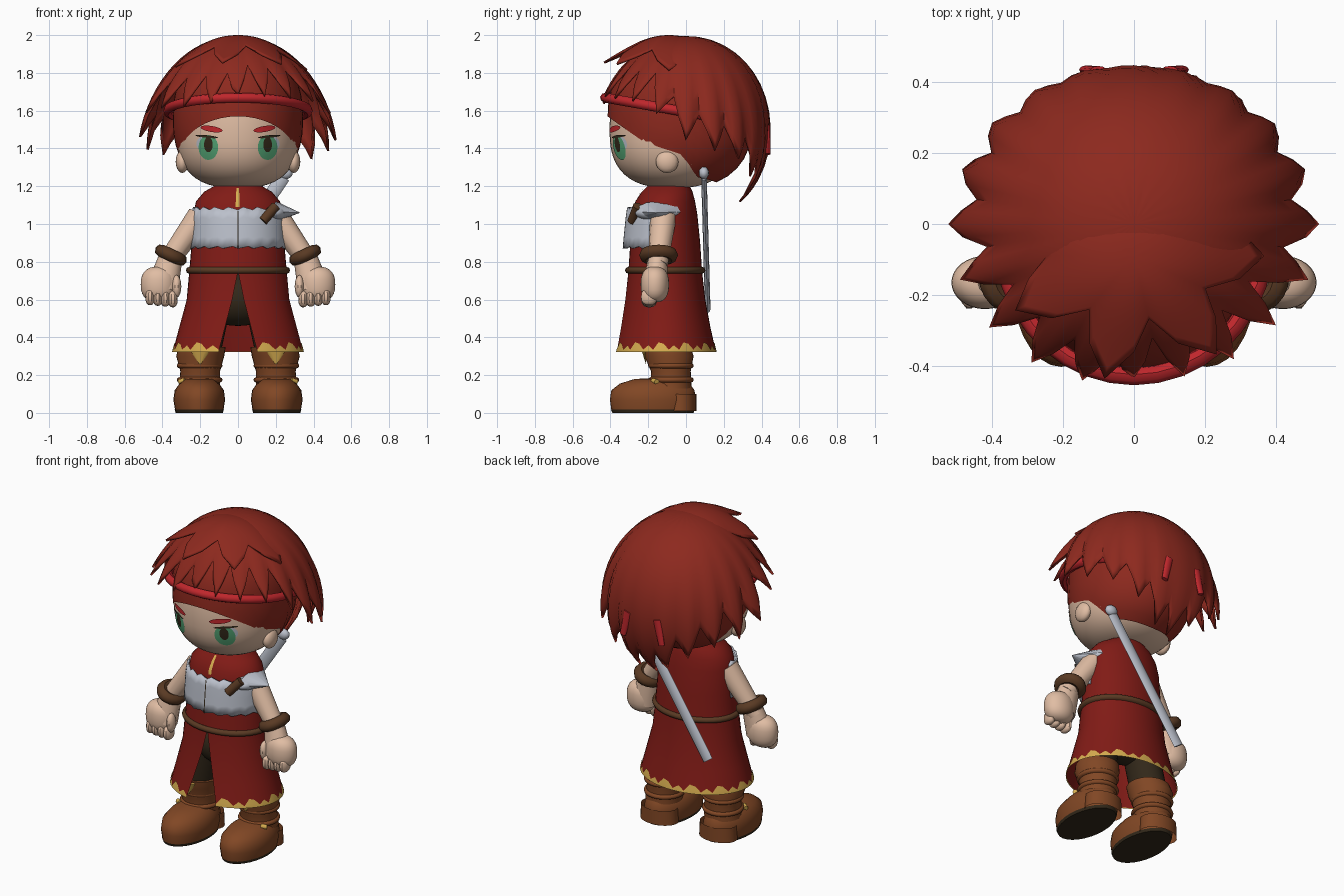
import bpy
import bmesh
import random
from math import sin, cos, acos, pi, radians, copysign
from mathutils import Vector, Matrix

random.seed(4)
default_cube = bpy.data.objects.get("Cube")
if default_cube:
    bpy.data.objects.remove(default_cube, do_unlink=True)


def material(name, red, green, blue):
    mat = bpy.data.materials.new(name)
    mat.use_nodes = True
    mat.diffuse_color = (red, green, blue, 1)
    shader = next(n for n in mat.node_tree.nodes if n.type == "BSDF_PRINCIPLED")
    shader.inputs["Base Color"].default_value = (red, green, blue, 1)
    shader.inputs["Roughness"].default_value = 0.8
    return mat


hair_red = material("hair red", 0.265, 0.022, 0.013)
coat_red = material("coat red", 0.22, 0.011, 0.008)
band_red = material("bright red", 0.52, 0.02, 0.025)
skin = material("skin", 0.75, 0.51, 0.37)
silver = material("silver", 0.5, 0.53, 0.6)
boot_brown = material("boot brown", 0.22, 0.063, 0.018)
strap_brown = material("strap brown", 0.1, 0.042, 0.017)
gold = material("gold", 0.68, 0.42, 0.08)
green = material("eye green", 0.09, 0.38, 0.18)
dark = material("dark brown", 0.032, 0.021, 0.01)


def interp(table, v):
    """Piecewise linear lookup; table rows are (key, values...)."""
    for low, high in zip(table, table[1:]):
        if v <= high[0]:
            t = max(0, (v - low[0]) / (high[0] - low[0]))
            return [a + (b - a) * t for a, b in zip(low[1:], high[1:])]
    return list(table[-1][1:])


def surface(name, mat, rows, mirror=False, solid=0):
    """Skin a grid of points, welding seams and poles."""
    bm = bmesh.new()
    grid = [[bm.verts.new(p) for p in row] for row in rows]
    for upper, lower in zip(grid, grid[1:]):
        for j in range(len(upper) - 1):
            bm.faces.new((upper[j], upper[j + 1], lower[j + 1], lower[j]))
    bmesh.ops.remove_doubles(bm, verts=bm.verts, dist=0.0002)
    bmesh.ops.recalc_face_normals(bm, faces=bm.faces)
    mesh = bpy.data.meshes.new(name)
    bm.to_mesh(mesh)
    bm.free()
    mesh.materials.append(mat)
    mesh.shade_smooth()
    mesh.set_sharp_from_angle(angle=radians(45))
    ob = bpy.data.objects.new(name, mesh)
    bpy.context.collection.objects.link(ob)
    if solid:
        ob.modifiers.new("thickness", "SOLIDIFY").thickness = solid
    if mirror:
        ob.modifiers.new("mirror", "MIRROR")
    return ob


def shell(name, mat, c, r, p=2, edge=None, flare=None, cols=32, rows=14, **kw):
    """Rounded dome from its pole down to an edge height given per column."""
    points = []
    for i in range(rows + 1):
        row = []
        for j in range(cols + 1):
            phi = 2 * pi * (j % cols) / cols
            drop = (edge(phi, j % cols) - c[2]) / r[2] if edge else -1
            drop = max(-1, min(1, drop))
            theta = acos(copysign(abs(drop) ** (p / 2), drop)) * i / rows
            k = max(0, sin(theta)) ** (2 / p)
            if flare:
                k *= 1 + flare(phi, j % cols) * (i / rows) ** 3
            h = copysign(abs(cos(theta)) ** (2 / p), cos(theta))
            row.append((c[0] + r[0] * k * cos(phi), c[1] + r[1] * k * sin(phi), c[2] + r[2] * h))
        points.append(row)
    return surface(name, mat, points, **kw)


def loft(name, mat, rings, cols=28, gap=None, **kw):
    """Stack of ellipses (z, x, y, rx, ry), optionally slit at the front."""
    points = []
    for z, x, y, rx, ry in rings:
        g = gap(z) if gap else 0
        angles = [-pi / 2 + g + (2 * pi - 2 * g) * j / cols for j in range(cols + 1)]
        points.append([(x + rx * cos(a), y + ry * sin(a), z) for a in angles])
    return surface(name, mat, points, **kw)


def ring(name, mat, c, rx, ry, tube, turn=Matrix(), cols=36, sides=8, **kw):
    points = []
    for i in range(cols + 1):
        a = 2 * pi * i / cols
        row = []
        for j in range(sides + 1):
            b = 2 * pi * j / sides
            p = Vector(((rx + tube * cos(b)) * cos(a), (ry + tube * cos(b)) * sin(a), tube * sin(b)))
            row.append(turn.to_3x3() @ p + Vector(c))
        points.append(row)
    return surface(name, mat, points, **kw)


def rod(name, mat, start, end, r1, r2, flat=1, sides=12, **kw):
    """Closed tapered bar, flattened in depth by flat."""
    start, end = Vector(start), Vector(end)
    axis = (end - start).normalized()
    side = axis.cross(Vector((0, 1, 0))).normalized()
    depth = axis.cross(side) * flat
    points = []
    for base, r in ((start, 0), (start, r1), (end, r2), (end, 0)):
        angles = [2 * pi * j / sides for j in range(sides + 1)]
        points.append([base + side * r * cos(a) + depth * r * sin(a) for a in angles])
    return surface(name, mat, points, **kw)


# Head, ears and neck
HEAD, HEAD_R, HEAD_P = (0, -0.07, 1.5), (0.325, 0.335, 0.31), 2.6
shell("head", skin, HEAD, HEAD_R, HEAD_P, rows=24, cols=40)
shell("ears", skin, (0.295, -0.1, 1.33), (0.035, 0.06, 0.06), mirror=True, rows=10, cols=16)
loft("neck", skin, [(1.25, 0, -0.08, 0.09, 0.08), (1.15, 0, -0.09, 0.09, 0.08)])


def face_patch(name, mat, x, z, rx, rz, lift, slant=0):
    """Thin oval plate that follows the face."""
    points = []
    for k in (0, 0.5, 1):
        row = []
        for j in range(25):
            a = 2 * pi * j / 24
            px, pz = x + rx * k * cos(a), z + rz * k * sin(a) + slant * rx * k * cos(a)
            r = (1 - abs((pz - HEAD[2]) / HEAD_R[2]) ** HEAD_P) ** (1 / HEAD_P)
            py = HEAD[1] - HEAD_R[1] * max(0, r * r - (px / HEAD_R[0]) ** 2) ** 0.5
            row.append((px, py - lift, pz))
        points.append(row)
    return surface(name, mat, points, mirror=True)


face_patch("eye_whites", silver, 0.165, 1.425, 0.056, 0.045, 0.002)
face_patch("irises", green, 0.157, 1.405, 0.052, 0.066, 0.004)
face_patch("pupils", dark, 0.157, 1.42, 0.023, 0.04, 0.006)
face_patch("eyelashes", dark, 0.165, 1.463, 0.06, 0.007, 0.007, 0.1)
face_patch("eyebrows", band_red, 0.14, 1.503, 0.058, 0.016, 0.012, 0.15)


# Close cap of hair with an arched face opening
def back(phi):
    return (1 + sin(phi)) / 2


CAP_EDGE = [(0, 1.57), (0.09, 1.52), (0.25, 1.43), (0.5, 1.37), (0.66, 1.25), (1, 1.22)]
shell("hair_cap", hair_red, (0, -0.03, 1.56), (0.345, 0.385, 0.37), 2.4,
      lambda phi, j: interp(CAP_EDGE, back(phi))[0], cols=48)

# Spiky hair: a full layer and a short fringe layer
WAVE = (1, 0.5, 0, 0.5)
uneven = [random.uniform(-0.03, 0.03) for _ in range(20)]
TIPS = [(0, 1.66), (0.33, 1.62), (0.5, 1.46), (0.75, 1.38), (0.92, 1.26), (1, 1.12)]


def hair_edge(phi, j):
    tip = interp(TIPS, back(phi))[0] + uneven[j // 4]
    return tip + 0.16 * (1 - WAVE[j % 4])


def hair_flare(phi, j):
    return (0.04 - 0.03 * back(phi) + 0.13 * abs(cos(phi))) * WAVE[j % 4]


shell("hair", hair_red, (0, 0, 1.5), (0.455, 0.447, 0.495), 2.05, hair_edge, hair_flare,
      cols=80, rows=16, solid=0.012)
shell("hair_fringe", hair_red, (0, -0.09, 1.5), (0.41, 0.39, 0.5), 2.1,
      lambda phi, j: 1.86 - 0.08 * back(phi) + 0.09 * (1 - WAVE[j % 4]),
      lambda phi, j: 0.27 * WAVE[j % 4] * (1 - back(phi)), cols=28, solid=0.012)

# Headband with two ribbon ends behind
ring("headband", band_red, (0, -0.04, 1.6), 0.37, 0.395, 0.026, Matrix.Rotation(radians(-10), 4, "X"))
rod("ribbon_ends", band_red, (0.1, 0.43, 1.52), (0.135, 0.435, 1.37), 0.026, 0.02, 0.6, mirror=True)

# Long coat, slit at the front below the belt
COAT = [(0.325, 0, -0.11, 0.345, 0.268), (0.45, 0, -0.11, 0.312, 0.24),
        (0.6, 0, -0.11, 0.272, 0.212), (0.75, 0, -0.11, 0.258, 0.195),
        (0.9, 0, -0.11, 0.245, 0.185), (1.05, 0, -0.11, 0.238, 0.17),
        (1.12, 0, -0.11, 0.222, 0.158), (1.17, 0, -0.1, 0.18, 0.135), (1.21, 0, -0.09, 0.11, 0.105)]
loft("coat", coat_red, COAT, 40, lambda z: 0.3 * max(0, min(1, (0.75 - z) / 0.4)))


def strip(name, mat, low, high, a0, a1, out, cols, **kw):
    """Band lying over the coat between two edge heights per column."""
    points = []
    for i in range(5):
        row = []
        for j in range(cols + 1):
            a = radians(a0 + (a1 - a0) * j / cols)
            z = low(j) + (high(j) - low(j)) * i / 4
            x, y, rx, ry = interp(COAT, z)
            row.append((x + (rx + out[0]) * cos(a), y + (ry + out[1]) * sin(a), z))
        points.append(row)
    return surface(name, mat, points, **kw)


strip("gold_hem", gold, lambda j: 0.322, lambda j: (0.334, 0.374, 0.366, 0.335, 0.358)[j % 5],
      -73, 253, (0.004, 0.004), 55)
strip("breastplate", silver, lambda j: 0.87 + 0.006 * (j % 3), lambda j: 1.075 + 0.008 * (j * 2 % 3),
      -185, 5, (0.01, 0.038), 30, solid=0.012)
strip("breastplate_seam", dark, lambda j: 0.87, lambda j: 1.07, -90.7, -89.3, (0.01, 0.042), 2)
strip("collar_clasp", gold, lambda j: 1.09, lambda j: 1.19, -93, -88, (0.005, 0.006), 3)
ring("collar_trim", gold, (0, -0.09, 1.208), 0.106, 0.1, 0.007)
ring("belt", strap_brown, (0, -0.11, 0.755), 0.258, 0.195, 0.018)

# Shoulder spike and its strap
shell("shoulder_plate", silver, (0.19, -0.15, 1.06), (0.07, 0.12, 0.045))
rod("shoulder_spike", silver, (0.2, -0.15, 1.065), (0.325, -0.16, 1.06), 0.055, 0.002, 2.2)
rod("shoulder_strap", strap_brown, (0.13, -0.285, 1.015), (0.2, -0.255, 1.095), 0.026, 0.026)

# Arms, bracelets and fists
rod("arms", skin, (0.2, -0.12, 1.04), (0.385, -0.15, 0.78), 0.07, 0.052, mirror=True)
ring("bracelets", strap_brown, (0.355, -0.145, 0.835), 0.058, 0.07, 0.033,
     Matrix.Rotation(radians(-25), 4, "Y"), 20, mirror=True)
rod("wrists", skin, (0.36, -0.15, 0.81), (0.4, -0.165, 0.66), 0.065, 0.085, 0.8, mirror=True)
shell("hands", skin, (0.42, -0.165, 0.68), (0.095, 0.075, 0.095), 2.5, mirror=True)
for n in range(4):
    shell("finger", skin, (0.345 + 0.04 * n, -0.195, 0.603 + 0.004 * n), (0.026, 0.045, 0.045), 2.4,
          cols=10, rows=8, mirror=True)
shell("thumb", skin, (0.325, -0.2, 0.67), (0.025, 0.035, 0.06), cols=10, rows=8, mirror=True)

# Trousers
shell("trouser_seat", dark, (0, -0.11, 0.6), (0.2, 0.14, 0.14))
loft("trouser_legs", dark, [(0.65, 0.12, -0.11, 0.1, 0.11), (0.3, 0.2, -0.1, 0.105, 0.11)], mirror=True)

# Boots
loft("boot_feet", boot_brown, [(0.015, 0.205, -0.175, 0.128, 0.22), (0.07, 0.205, -0.175, 0.137, 0.228),
     (0.12, 0.205, -0.175, 0.13, 0.22), (0.155, 0.205, -0.165, 0.105, 0.185),
     (0.18, 0.205, -0.14, 0.07, 0.13), (0.185, 0.205, -0.1, 0, 0)], mirror=True)
loft("boot_shafts", boot_brown, [(0.13, 0.205, -0.08, 0.11, 0.11), (0.22, 0.2, -0.08, 0.105, 0.105),
     (0.3, 0.2, -0.09, 0.127, 0.13), (0.35, 0.19, -0.1, 0.125, 0.125), (0.35, 0.19, -0.1, 0, 0)], mirror=True)
for height in (0.175, 0.25):
    ring("boot_fold", boot_brown, (0.203, -0.08, height), 0.107, 0.107, 0.014, mirror=True)
loft("heels", boot_brown, [(0.1, 0.205, -0.03, 0.115, 0.085), (0.01, 0.205, -0.03, 0.12, 0.085)], mirror=True)
loft("soles", dark, [(0.017, 0.205, -0.175, 0.13, 0.222), (0, 0.205, -0.175, 0.125, 0.215),
     (0, 0.205, -0.175, 0, 0)], mirror=True)
rod("boot_points", gold, (0.2, -0.225, 0.34), (0.2, -0.212, 0.26), 0.06, 0.006, 0.2, mirror=True)
rod("boot_buckles", gold, (0.28, -0.175, 0.17), (0.31, -0.155, 0.165), 0.014, 0.014, mirror=True)

# Sword carried across the back
rod("sword_blade", silver, (0.24, 0.095, 1.25), (-0.235, 0.115, 0.55), 0.037, 0.037, 0.4, 8)
shell("sword_pommel", silver, (0.25, 0.095, 1.27), (0.04, 0.027, 0.033), cols=12, rows=8)
